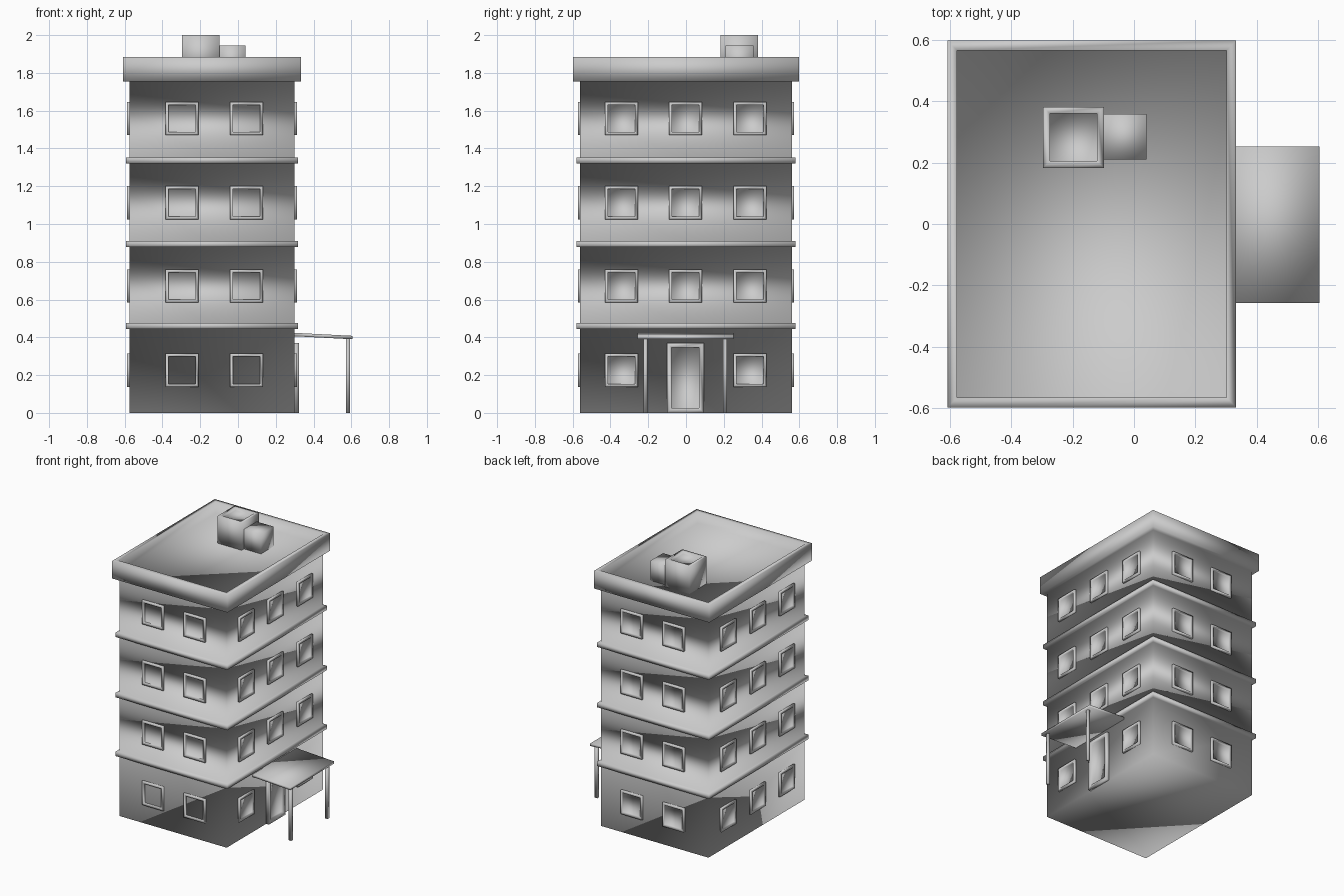
import bpy, bmesh
from math import pi
from mathutils import Matrix, Vector

if "Cube" in bpy.data.objects:
    bpy.data.objects.remove(bpy.data.objects["Cube"])


def finish(bm, name):
    """Smooth every face and make the object."""
    bmesh.ops.recalc_face_normals(bm, faces=bm.faces)
    for f in bm.faces:
        f.smooth = True
    mesh = bpy.data.meshes.new(name)
    bm.to_mesh(mesh)
    bm.free()
    ob = bpy.data.objects.new(name, mesh)
    bpy.context.collection.objects.link(ob)
    return ob


def box(name, lo, hi, inset=0, recess=0, face=None, turn=0):
    """Box from two corners; the face looking along `face` may be inset and sunk."""
    bm = bmesh.new()
    bmesh.ops.create_cube(bm, size=1)
    for v in bm.verts:
        v.co = Vector([lo[i] + (v.co[i] + 0.5) * (hi[i] - lo[i]) for i in range(3)])
    bm.normal_update()
    if face:
        direction = Vector(face)
        f = max(bm.faces, key=lambda f: f.normal.dot(direction))
        bmesh.ops.inset_region(bm, faces=[f], thickness=inset, use_even_offset=True)
        sunk = bmesh.ops.extrude_discrete_faces(bm, faces=[f])["faces"][0]
        for v in sunk.verts:
            v.co -= direction * recess
    bm.transform(Matrix.Rotation(turn, 4, 'Z'))
    return finish(bm, name)


X0, X1, Y = -0.575, 0.30, 0.56
UP, OUT = (0, 0, 1), (0, -1, 0)

# Walls, ledges, parapet and sunk roof as one shell: (height, x offset, y offset)
rings = [(0, 0, 0)]
for z in (0.46, 0.893, 1.337):
    rings += [(z - 0.016, 0, 0), (z - 0.016, 0.018, 0.02),
              (z + 0.016, 0.018, 0.02), (z + 0.016, 0, 0)]
rings += [(1.755, 0, 0), (1.755, 0.033, 0.038), (1.883, 0.033, 0.038),
          (1.883, 0.001, 0.005), (1.80, 0.001, 0.005)]
bm = bmesh.new()
loops = [[bm.verts.new(p) for p in ((X0 - a, -Y - b, z), (X1 + a, -Y - b, z),
                                    (X1 + a, Y + b, z), (X0 - a, Y + b, z))]
         for z, a, b in rings]
for low, high in zip(loops, loops[1:]):
    for i in range(4):
        j = (i + 1) % 4
        bm.faces.new((low[i], low[j], high[j], high[i]))
bm.faces.new(loops[0][::-1])
bm.faces.new(loops[-1])
finish(bm, "building_shell")


# Framed panel on a wall: built facing front at distance d, then turned about z
def panel(name, u, z0, z1, half, d, out, frame, turn, pane=0.002):
    box(name, (u - half, -d - out, z0), (u + half, -d + 0.01, z1),
        frame, out - pane, OUT, turn)


# side name, turn, wall distance, window positions, pane height above the wall
sides = (("front", 0, Y, (-0.296, 0.045), -0.002),
         ("right", pi / 2, X1, (-0.342, -0.003, 0.338), 0.002),
         ("back", pi, Y, (0.296, -0.045), 0.002),
         ("left", -pi / 2, -X0, (-0.338, 0.003, 0.342), 0.002))

for floor, z in enumerate((0.226, 0.672, 1.112, 1.558)):
    for side, turn, d, spots, pane in sides:
        for n, u in enumerate(spots):
            if side == "right" and floor == 0 and n == 1:
                continue  # the door stands here
            panel(f"window_{side}_{floor + 1}_{n + 1}", u, z - 0.088, z + 0.088,
                  0.087, d, 0.013, 0.016, turn, pane)

# Entrance door
panel("entrance_door", -0.003, 0, 0.37, 0.098, X1, 0.022, 0.025, pi / 2)

# Sloping porch canopy on two posts
canopy = box("porch_canopy", (0.295, -0.257, 0.406), (0.605, 0.252, 0.424))
for v in canopy.data.vertices:
    if v.co.x > 0.5:
        v.co.z -= 0.016
for name, y in (("porch_post_front", -0.215), ("porch_post_back", 0.207)):
    box(name, (0.571, y - 0.01, 0), (0.592, y + 0.01, 0.396))

# Rooftop vents
box("roof_vent_large", (-0.296, 0.183, 1.795), (-0.098, 0.382, 2.0), 0.022, 0.02, UP)
box("roof_vent_small", (-0.1, 0.21, 1.795), (0.04, 0.358, 1.945))
